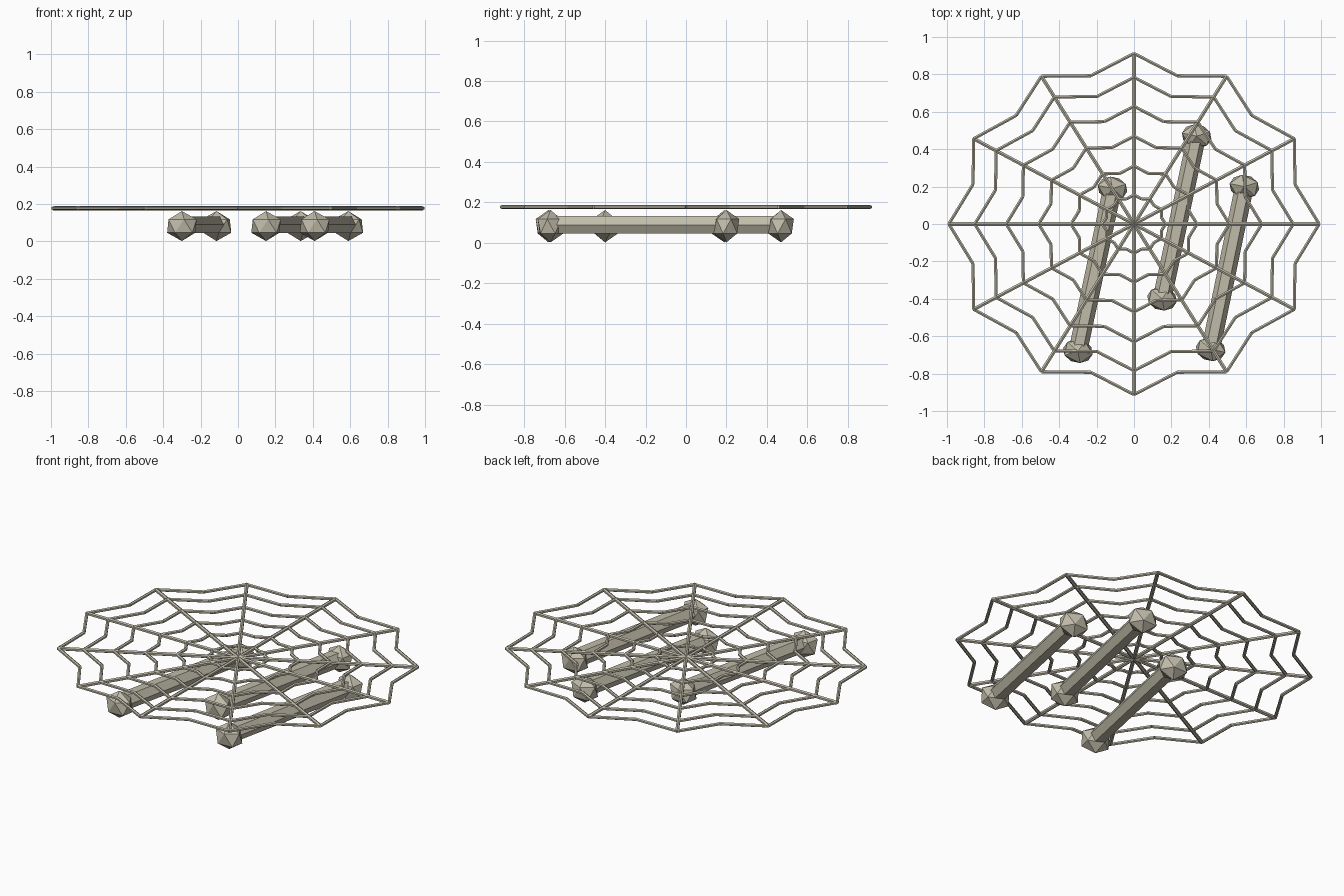
import bpy, math
from mathutils import Vector, Matrix

if "Cube" in bpy.data.objects:
    bpy.data.objects.remove(bpy.data.objects["Cube"])

BONE = bpy.data.materials.new("weathered_bone")
BONE.diffuse_color = (0.53, 0.50, 0.40, 1)
BONE.use_nodes = True
BONE.node_tree.nodes["Principled BSDF"].inputs["Base Color"].default_value = BONE.diffuse_color


def rod(name, a, b, radius, sides, turn=0.0):
    """Flat-sided rod from a to b (both at one height)."""
    a, b = Vector(a), Vector(b)
    d = b - a
    bpy.ops.mesh.primitive_cylinder_add(vertices=sides, radius=radius, depth=d.length)
    o = bpy.context.object
    o.name = name
    side = Vector((-d.y, d.x, 0)).normalized()
    basis = Matrix((side, d.normalized().cross(side), d.normalized())).transposed()
    o.matrix_world = (Matrix.Translation((a + b) / 2) @ basis.to_4x4()
                      @ Matrix.Rotation(turn, 4, 'Z'))
    o.data.materials.append(BONE)
    return o


def knob(name, pos, yaw):
    """Faceted bone end, squashed along the bone."""
    bpy.ops.mesh.primitive_ico_sphere_add(subdivisions=1, radius=1)
    o = bpy.context.object
    o.name = name
    o.matrix_world = (Matrix.Translation(pos) @ Matrix.Rotation(yaw, 4, 'Z')
                      @ Matrix.Diagonal((0.09, 0.07, 0.08, 1)))
    o.data.materials.append(BONE)


# Three bones lying side by side
BONES = [((-0.30, -0.68), (-0.115, 0.19)),
         ((0.15, -0.40), (0.335, 0.47)),
         ((0.41, -0.67), (0.59, 0.20))]
for i, (p, q) in enumerate(BONES, 1):
    yaw = math.atan2(q[1] - p[1], q[0] - p[0]) - math.pi / 2
    rod(f"bone_shaft_{i}", (*p, 0.089), (*q, 0.089), 0.05, 6, math.pi / 2)
    knob(f"bone_front_knob_{i}", (*p, 0.082), yaw)
    knob(f"bone_back_knob_{i}", (*q, 0.082), yaw + math.pi)

# Web lattice above the bones
WEB_Z, RX, RY, SPOKES = 0.177, 0.99, 0.912, 12


def web_point(r, step):
    """Point at fraction r of the radius, step counted in half spoke gaps."""
    t = math.pi * step / SPOKES
    return (RX * r * math.cos(t), RY * r * math.sin(t), WEB_Z)


for i in range(SPOKES // 2):
    rod(f"web_spoke_{i + 1}", web_point(1, 2 * i), web_point(1, 2 * i + SPOKES), 0.011, 6)

# Rings sag inward between the spokes
for k, r in enumerate((0.17, 0.34, 0.515, 0.69, 0.86, 1.0), 1):
    for s in range(2 * SPOKES):
        a, b = [web_point(r * (0.90 if j % 2 else 1), j) for j in (s, s + 1)]
        rod(f"web_ring_{k}_strand_{s + 1}", a, b, 0.0095, 6)
